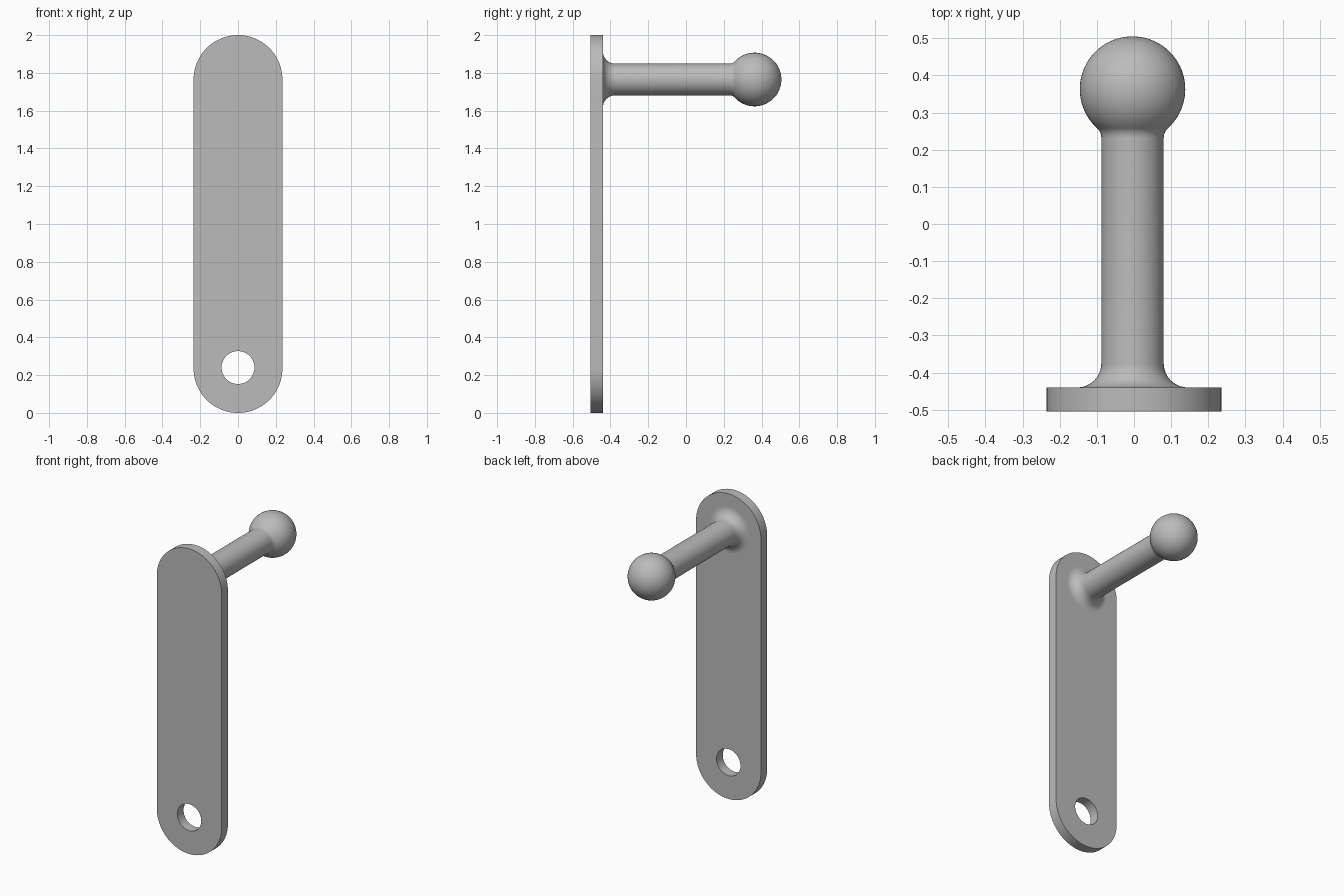
import bpy, bmesh
from math import sin, cos, pi, radians, asin, sqrt
from mathutils import Matrix, Vector

cube = bpy.data.objects.get("Cube")
if cube:
    bpy.data.objects.remove(cube, do_unlink=True)

STEEL = (0.5, 0.5, 0.5, 1)
steel = bpy.data.materials.new("grey steel")
steel.use_nodes = True
steel.diffuse_color = STEEL
steel.node_tree.nodes["Principled BSDF"].inputs["Base Color"].default_value = STEEL


def arc(cx, cy, r, start, end, n):
    """Points along an arc, angles in degrees, both ends included."""
    angles = [radians(start + (end - start) * i / n) for i in range(n + 1)]
    return [(cx + r * cos(a), cy + r * sin(a)) for a in angles]


def finish(bm, name):
    bmesh.ops.recalc_face_normals(bm, faces=bm.faces)
    mesh = bpy.data.meshes.new(name)
    bm.to_mesh(mesh)
    bm.free()
    mesh.materials.append(steel)
    obj = bpy.data.objects.new(name, mesh)
    bpy.context.collection.objects.link(obj)
    bpy.ops.object.select_all(action='DESELECT')
    obj.select_set(True)
    bpy.context.view_layer.objects.active = obj
    bpy.ops.object.shade_smooth_by_angle(angle=radians(35))


# Shared dimensions
HALF_WIDTH = 0.235
FRONT, BACK = -0.505, -0.44
PEG_Z = 2 - HALF_WIDTH
PEG_X = -0.004

# Plate: rounded slot outline with a round hole, extruded backwards
bm = bmesh.new()
outline = (arc(0, PEG_Z, HALF_WIDTH, 0, 180, 40)
           + arc(0, HALF_WIDTH, HALF_WIDTH, 180, 360, 40))
hole = arc(0, 0.24, 0.087, 0, 360, 48)[:-1]
edges = []
for loop in (outline, hole):
    verts = [bm.verts.new((x, FRONT, z)) for x, z in loop]
    edges += [bm.edges.new((v, verts[i - 1])) for i, v in enumerate(verts)]
bmesh.ops.triangle_fill(bm, edges=edges, use_beauty=True)
grown = bmesh.ops.extrude_face_region(bm, geom=bm.faces[:], use_keep_orig=True)
moved = [g for g in grown["geom"] if isinstance(g, bmesh.types.BMVert)]
bmesh.ops.translate(bm, verts=moved, vec=(0, BACK - FRONT, 0))
finish(bm, "mounting_plate")

# Peg: flared foot, straight shaft, small neck fillet and ball end, as one lathe
SHAFT, FLARE, NECK = 0.084, 0.065, 0.035
BALL, BALL_Y = 0.142, 0.363
reach = sqrt((BALL + NECK) ** 2 - (SHAFT + NECK) ** 2)
tilt = asin((SHAFT + NECK) / (BALL + NECK)) * 180 / pi
profile = [(BACK - 0.01, SHAFT + FLARE)]
profile += arc(BACK + FLARE, SHAFT + FLARE, FLARE, 180, 270, 12)
profile += arc(BALL_Y - reach, SHAFT + NECK, NECK, 270, 360 - tilt, 6)
profile += arc(BALL_Y, 0, BALL, 180 - tilt, 0, 32)[1:]
bm = bmesh.new()
verts = [bm.verts.new((PEG_X + r, y, PEG_Z)) for y, r in profile]
path = [bm.edges.new(pair) for pair in zip(verts, verts[1:])]
bmesh.ops.spin(bm, geom=verts + path, cent=(PEG_X, 0, PEG_Z), axis=(0, 1, 0),
               angle=2 * pi, steps=64)
bmesh.ops.remove_doubles(bm, verts=bm.verts, dist=0.0001)
finish(bm, "peg_with_ball_end")
